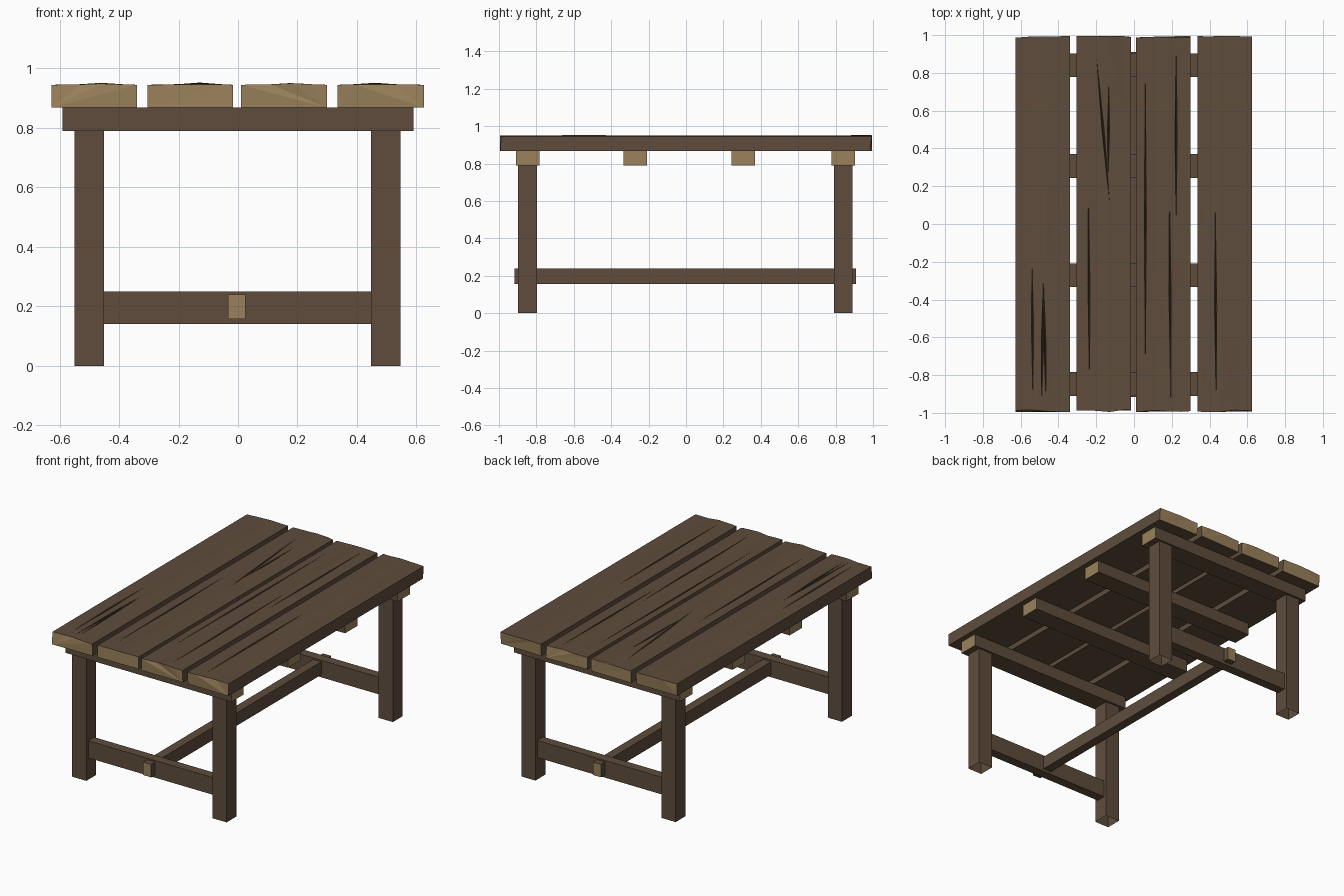
import bpy, bmesh, random
from mathutils import Vector

if "Cube" in bpy.data.objects:
    bpy.data.objects.remove(bpy.data.objects["Cube"])

random.seed(4)

def material(name, rgb):
    m = bpy.data.materials.new(name)
    m.diffuse_color = (*rgb, 1)
    m.use_nodes = True
    m.node_tree.nodes["Principled BSDF"].inputs["Base Color"].default_value = m.diffuse_color
    return m

BROWN = material("dark brown wood", (0.112, 0.073, 0.045))
GRAIN = material("pale end grain", (0.325, 0.222, 0.105))

def finish(name, bm):
    bmesh.ops.recalc_face_normals(bm, faces=bm.faces)
    me = bpy.data.meshes.new(name)
    bm.to_mesh(me)
    bm.free()
    me.materials.append(BROWN)
    me.materials.append(GRAIN)
    ob = bpy.data.objects.new(name, me)
    bpy.context.collection.objects.link(ob)
    return ob

def box(name, x0, x1, y0, y1, z0, z1, grain_axis=None, open_bottom=False):
    bm = bmesh.new()
    bmesh.ops.create_cube(bm, size=1)
    for v in bm.verts:
        v.co = Vector((x1 if v.co.x > 0 else x0,
                       y1 if v.co.y > 0 else y0,
                       z1 if v.co.z > 0 else z0))
    bm.normal_update()
    if grain_axis is not None:
        for f in bm.faces:
            f.material_index = int(abs(f.normal[grain_axis]) > 0.9)
    if open_bottom:
        bmesh.ops.delete(bm, geom=[f for f in bm.faces if f.normal.z < -0.9],
                         context='FACES')
    return finish(name, bm)

def crack_cutter(xa, ya, xb, yb, z):
    # slender diamond: pointed at both ends, deepest in the middle
    mx, my = (xa + xb) / 2, (ya + yb) / 2
    bm = bmesh.new()
    for p in ((xa, ya, z), (xb, yb, z), (mx - .006, my, z), (mx + .006, my, z),
              (mx, my, z - .03), (mx, my, z + .03)):
        bm.verts.new(p)
    bmesh.ops.convex_hull(bm, input=bm.verts)
    ob = finish("crack_cutter", bm)
    ob.hide_render = True
    return ob

def plank(name, x0, x1, bump, cracks):
    # rings of a slightly uneven cross-section, lofted along the plank
    bm = bmesh.new()
    rings = []
    for y in (-0.99, -0.6, -0.2, 0.2, 0.6, 0.99):
        h = random.uniform(0.003, 0.008)
        e = (lambda: random.uniform(-.006, .006)) if abs(y) > 0.9 else (lambda: 0)
        b = bump
        prof = [(x0, .868), (x1, .868), (x1, .945), (b + .07, .945 + h * .3),
                (b, .945 + h), (b - .07, .945 + h * .3), (x0, .945)]
        rings.append([bm.verts.new((x, y + e(), z)) for x, z in prof])
    n = len(rings[0])
    for r, s in zip(rings, rings[1:]):
        for i in range(n):
            j = (i + 1) % n
            bm.faces.new((r[i], r[j], s[j], s[i]))
    bm.faces.new(rings[0])
    bm.faces.new(rings[-1])
    bmesh.ops.triangulate(bm, faces=bm.faces[:])
    ob = finish(name, bm)

    # carve the cracks and bake the result
    cutters = [crack_cutter(*c, 0.949) for c in cracks]
    for c in cutters:
        m = ob.modifiers.new("crack", 'BOOLEAN')
        m.operation, m.solver, m.object = 'DIFFERENCE', 'EXACT', c
    dg = bpy.context.evaluated_depsgraph_get()
    me = bpy.data.meshes.new_from_object(ob.evaluated_get(dg))
    ob.modifiers.clear()
    ob.data = me
    for c in cutters:
        bpy.data.objects.remove(c)
    me.materials.clear()
    me.materials.append(BROWN)
    me.materials.append(GRAIN)
    for p in me.polygons:
        p.material_index = int(abs(p.normal.y) > 0.8 and abs(p.center.y) > 0.97)

# table top planks
plank("plank_left", -.627, -.34, -.46,
      [(-.54, -.15, -.535, -.95), (-.48, -.3, -.49, -.96), (-.478, -.33, -.465, -.94)])
plank("plank_mid_left", -.305, -.017, -.13,
      [(-.242, .28, -.235, -.93), (-.2, .9, -.128, .1), (-.133, .75, -.137, .25)])
plank("plank_mid_right", .01, .3, .18,
      [(.06, .9, .06, -.85), (.223, .96, .223, -.03), (.187, .2, .195, -.95)])
plank("plank_right", .335, .625, .46, [(.43, .08, .435, -.95)])

# cross battens under the top
for i, y in enumerate((-.847, -.272, .307, .84)):
    box(f"batten_{i + 1}", -.59, .59, y - .0625, y + .0625, .79, .868, grain_axis=0)

# two leg frames: a pair of legs and a low rail each
for end, y in (("front", -.847), ("back", .84)):
    for side, x in (("left", -.5), ("right", .497)):
        box(f"{end}_{side}_leg", x - .05, x + .05, y - .05, y + .05, 0, .792,
            open_bottom=True)
    box(f"{end}_rail", -.452, .449, y - .03, y + .03, .14, .25)

# long stretcher poking through both rails
box("stretcher", -.033, .025, -.917, .91, .157, .24, grain_axis=1)
